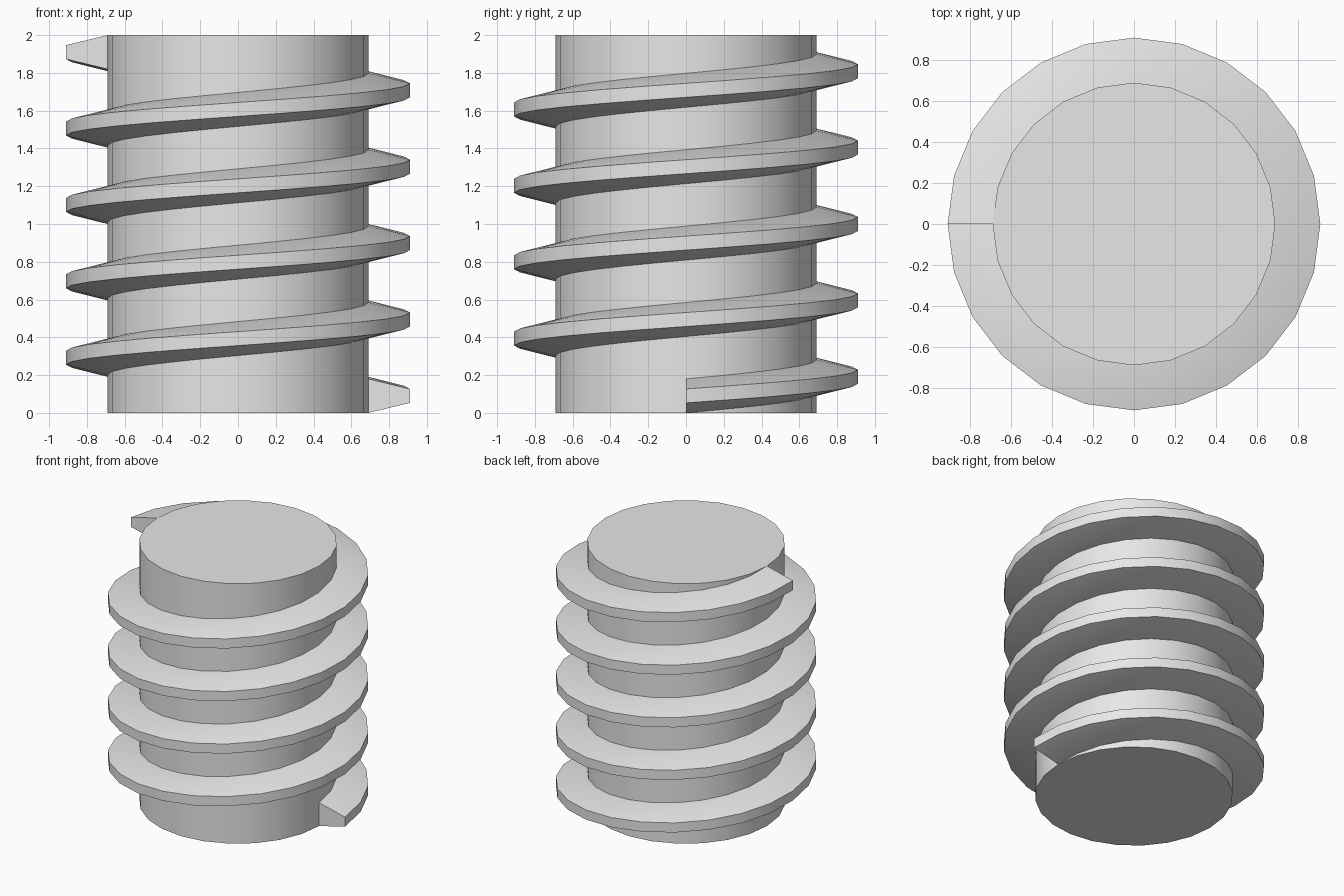
import bpy
import bmesh
from math import cos, sin, tau, radians

cube = bpy.data.objects.get("Cube")
if cube:
    bpy.data.objects.remove(cube, do_unlink=True)

SIDES = 24
HEIGHT = 2.0
CORE_R = 0.69
CREST_R = 0.91
TURNS = 4.5
ROOT_H = 0.18      # thread height where it meets the core
CREST_LOW, CREST_HIGH = 0.053, 0.127
EMBED_R = 0.64     # thread root is sunk into the core

grey = bpy.data.materials.new("light_grey")
grey.use_nodes = True
colour = (0.8, 0.8, 0.8, 1.0)
grey.diffuse_color = colour
grey.node_tree.nodes["Principled BSDF"].inputs["Base Color"].default_value = colour


def ring(bm, points, angle, lift):
    """Place a (radius, z) profile at an angle round the axis."""
    return [bm.verts.new((r * cos(angle), r * sin(angle), z + lift)) for r, z in points]


def finish(bm, name):
    bmesh.ops.recalc_face_normals(bm, faces=bm.faces)
    mesh = bpy.data.meshes.new(name)
    bm.to_mesh(mesh)
    bm.free()
    mesh.materials.append(grey)
    obj = bpy.data.objects.new(name, mesh)
    bpy.context.collection.objects.link(obj)
    bpy.ops.object.select_all(action="DESELECT")
    obj.select_set(True)
    bpy.context.view_layer.objects.active = obj
    bpy.ops.object.shade_smooth_by_angle(angle=radians(30))
    return obj


# Core cylinder
bm = bmesh.new()
columns = [ring(bm, [(CORE_R, 0), (CORE_R, HEIGHT)], tau * i / SIDES, 0) for i in range(SIDES)]
for i, (low, high) in enumerate(columns):
    next_low, next_high = columns[(i + 1) % SIDES]
    bm.faces.new((low, next_low, next_high, high))
bm.faces.new([c[0] for c in reversed(columns)])
bm.faces.new([c[1] for c in columns])
finish(bm, "screw_core")

# Helical thread swept up the core, with flat ends
profile = [(EMBED_R, 0), (CORE_R, 0), (CREST_R, CREST_LOW),
           (CREST_R, CREST_HIGH), (CORE_R, ROOT_H), (EMBED_R, ROOT_H)]
steps = int(SIDES * TURNS)
rise = (HEIGHT - ROOT_H) / steps
bm = bmesh.new()
rings = [ring(bm, profile, tau * i / SIDES, i * rise) for i in range(steps + 1)]
for a, b in zip(rings, rings[1:]):
    for j in range(len(profile)):
        k = (j + 1) % len(profile)
        bm.faces.new((a[j], b[j], b[k], a[k]))
bm.faces.new(rings[0])
bm.faces.new(list(reversed(rings[-1])))
finish(bm, "screw_thread")
